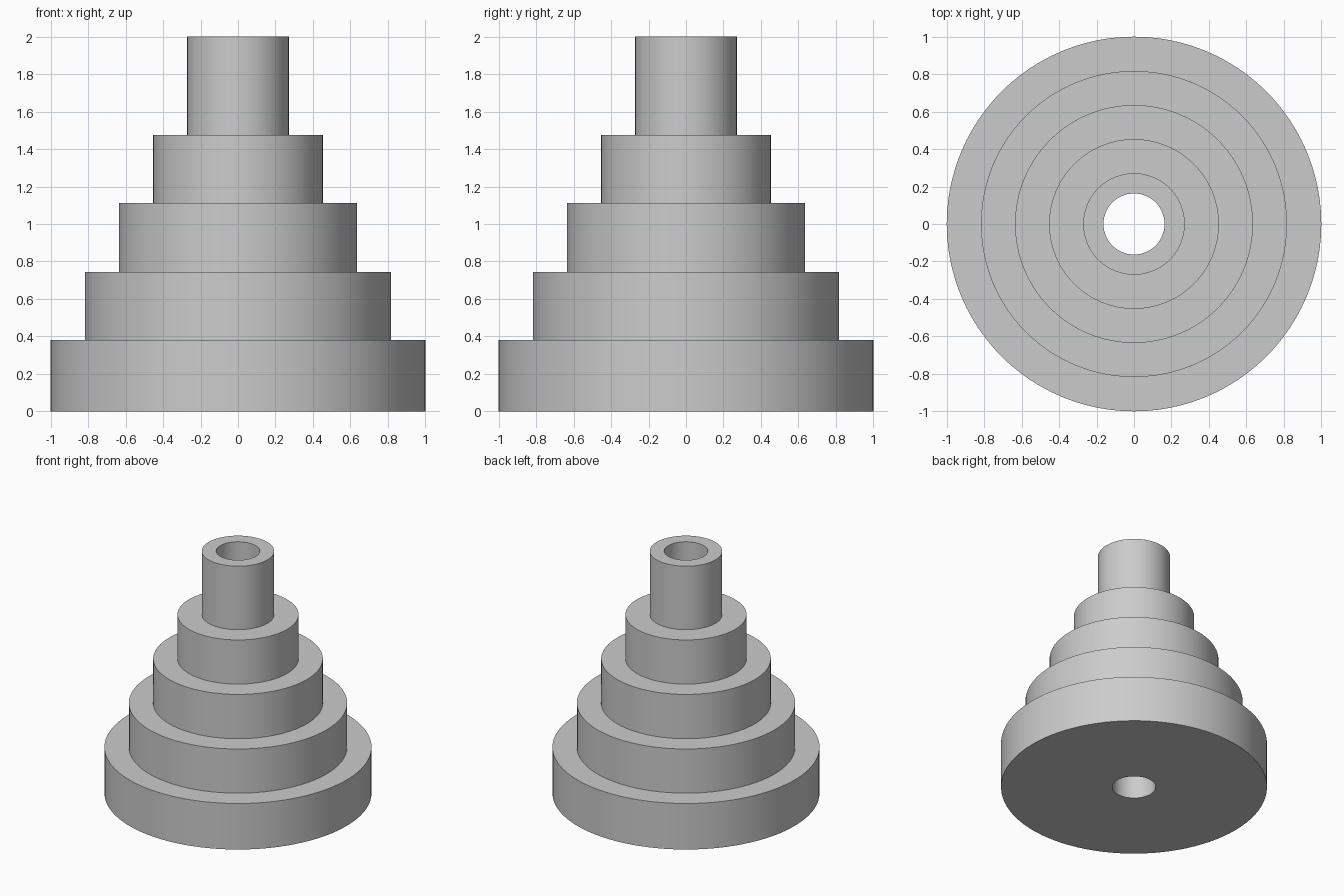
import bpy, bmesh, math

if "Cube" in bpy.data.objects:
    bpy.data.objects.remove(bpy.data.objects["Cube"])

SEGMENTS = 96
HOLE = 0.163
# (radius, top height) of each tier from the bottom up
TIERS = [(1.0, 0.38), (0.817, 0.745), (0.635, 1.111), (0.453, 1.476), (0.271, 2.0)]

grey = bpy.data.materials.new("plain grey")
grey.diffuse_color = (0.6, 0.6, 0.6, 1)
grey.use_nodes = True
grey.node_tree.nodes["Principled BSDF"].inputs["Base Color"].default_value = grey.diffuse_color

# Closed stepped profile: bore bottom, outer steps, bore top
profile = [(HOLE, 0.0)]
z = 0.0
for radius, top in TIERS:
    profile += [(radius, z), (radius, top)]
    z = top
profile.append((HOLE, z))

# Revolve the profile around the vertical axis
bm = bmesh.new()
rings = []
for r, h in profile:
    rings.append([bm.verts.new((r * math.cos(2 * math.pi * i / SEGMENTS),
                                r * math.sin(2 * math.pi * i / SEGMENTS), h))
                  for i in range(SEGMENTS)])
for a, b in zip(rings, rings[1:] + rings[:1]):
    for i in range(SEGMENTS):
        j = (i + 1) % SEGMENTS
        bm.faces.new((a[i], a[j], b[j], b[i]))
bmesh.ops.recalc_face_normals(bm, faces=bm.faces)

mesh = bpy.data.meshes.new("stepped_pulley")
bm.to_mesh(mesh)
bm.free()
mesh.materials.append(grey)
pulley = bpy.data.objects.new("stepped_pulley", mesh)
bpy.context.collection.objects.link(pulley)

# Smooth walls with crisp step edges
bpy.context.view_layer.objects.active = pulley
pulley.select_set(True)
bpy.ops.object.shade_smooth_by_angle(angle=math.radians(30))
